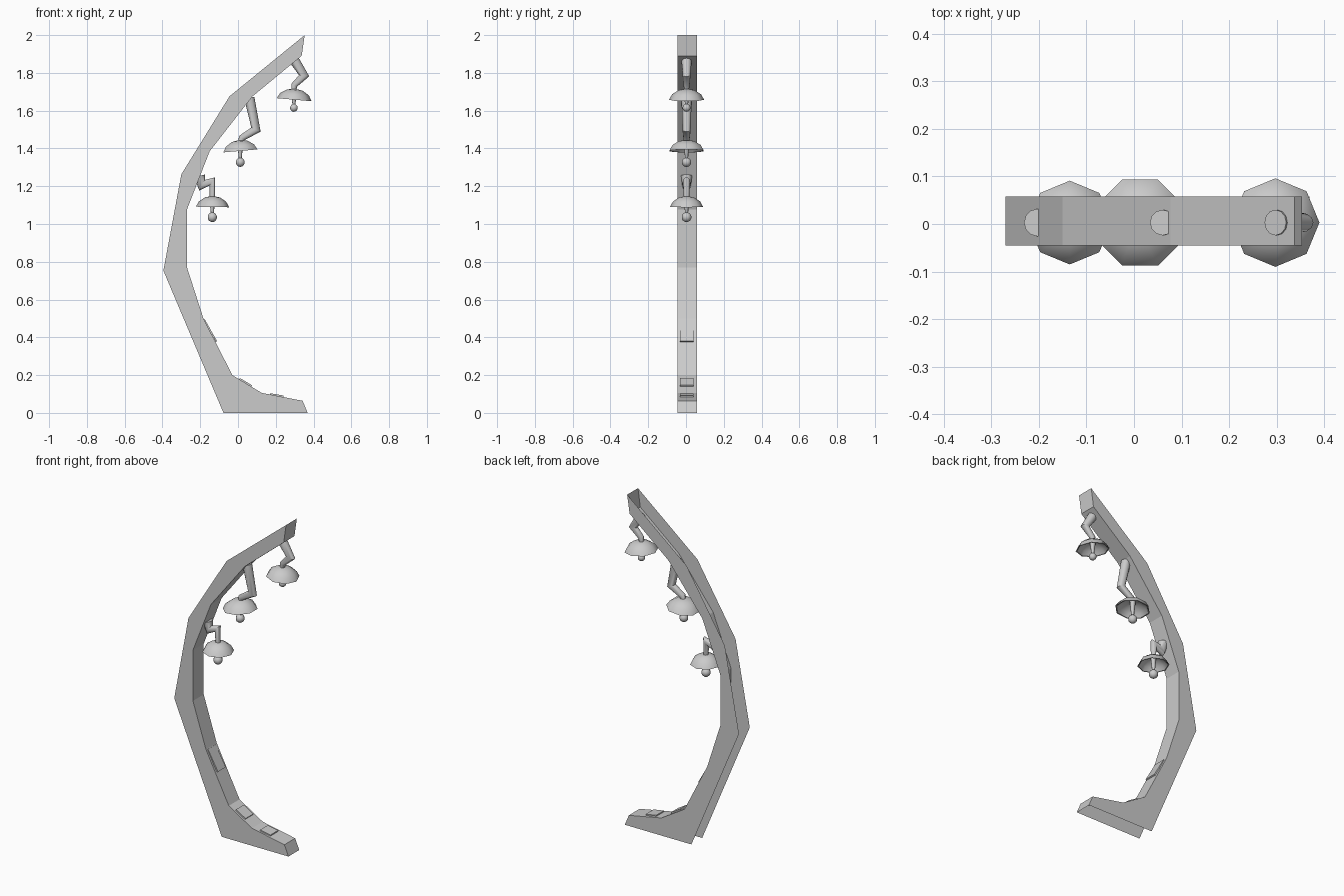
import bpy, bmesh, math
from mathutils import Vector, Matrix

if "Cube" in bpy.data.objects:
    bpy.data.objects.remove(bpy.data.objects["Cube"])


def make(name, bm, smooth=None):
    bmesh.ops.remove_doubles(bm, verts=bm.verts, dist=1e-5)
    me = bpy.data.meshes.new(name)
    bm.to_mesh(me)
    bm.free()
    ob = bpy.data.objects.new(name, me)
    bpy.context.collection.objects.link(ob)
    if smooth:
        bpy.ops.object.select_all(action='DESELECT')
        ob.select_set(True)
        bpy.context.view_layer.objects.active = ob
        bpy.ops.object.shade_smooth_by_angle(angle=math.radians(smooth))
    return ob


def bridge(bm, a, b):
    n = len(a)
    for i in range(n):
        j = (i + 1) % n
        bm.faces.new((a[i], a[j], b[j], b[i]))


def lathe(name, profile, sides, matrix, turn=0.0, smooth=None):
    bm = bmesh.new()
    rings = []
    for r, z in profile:
        rings.append([bm.verts.new((r * math.cos(turn + 2 * math.pi * k / sides),
                                    r * math.sin(turn + 2 * math.pi * k / sides), z))
                      for k in range(sides)])
    for a, b in zip(rings, rings[1:]):
        bridge(bm, a, b)
    bmesh.ops.remove_doubles(bm, verts=bm.verts, dist=1e-5)
    bmesh.ops.recalc_face_normals(bm, faces=bm.faces)
    bmesh.ops.transform(bm, matrix=matrix, verts=bm.verts)
    return make(name, bm, smooth)


def pipe(name, pts, y, sides=12):
    # mitred tube through (x, z, radius) points
    bm = bmesh.new()
    P = [Vector((p[0], y, p[1])) for p in pts]
    rings = []
    for i, p in enumerate(P):
        d0 = (P[i] - P[i - 1]).normalized() if i else (P[1] - P[0]).normalized()
        d1 = (P[i + 1] - P[i]).normalized() if i < len(P) - 1 else d0
        t = (d0 + d1).normalized()
        side = Vector((t.z, 0, -t.x))
        stretch = min(1 / max(t.dot(d0), 0.3), 1.4)
        r = pts[i][2]
        rings.append([bm.verts.new(p + side * (r * stretch * math.cos(a)) + Vector((0, r * math.sin(a), 0)))
                      for a in (2 * math.pi * k / sides for k in range(sides))])
    for a, b in zip(rings, rings[1:]):
        bridge(bm, a, b)
    bm.faces.new(rings[0])
    bm.faces.new(rings[-1])
    bmesh.ops.recalc_face_normals(bm, faces=bm.faces)
    make(name, bm, 40)


# Curved post: two side walls joined by the inner strip, open at back and base
inner = [(.353, 2.0), (.337, 1.89), (.077, 1.676), (-.15, 1.385), (-.27, 1.077), (-.27, .77),
         (-.183, .50), (-.03, .20), (.125, .106), (.342, .064), (.369, 0)]
outer = [(-.077, 0), (-.395, .753), (-.30, 1.263), (-.045, 1.676)]
Y0, Y1 = -.045, .058
bm = bmesh.new()
front = [bm.verts.new((x, Y0, z)) for x, z in inner + outer]
back = [bm.verts.new((x, Y1, z)) for x, z in inner + outer]
bm.faces.new(front[::-1])
bm.faces.new(back)
for i in range(len(inner) - 1):
    bm.faces.new((front[i], front[i + 1], back[i + 1], back[i]))
bm.normal_update()
# outward check: the front wall must face -y
if bm.faces[:][0].normal.y > 0:
    bmesh.ops.reverse_faces(bm, faces=bm.faces)
# strip faces must point away from the hollow
bm.faces.ensure_lookup_table()
strip_flip = [f for f in bm.faces if abs(f.normal.y) < .5 and f.normal.x < 0]
strip_flip = [f for f in strip_flip if f.calc_center_median().z < 1.0]
if strip_flip:
    bmesh.ops.reverse_faces(bm, faces=[f for f in bm.faces if abs(f.normal.y) < .5])
make("post", bm)

# Thin plates on the lower part of the inner strip
for i, (a, b) in enumerate([((-.181, .496), (-.114, .378)), ((.008, .181), (.072, .143)),
                            ((.17, .100), (.24, .088))]):
    A, B = Vector((a[0], 0, a[1])), Vector((b[0], 0, b[1]))
    d = B - A
    bm = bmesh.new()
    bmesh.ops.create_cube(bm, size=1)
    rot = Matrix.Rotation(-math.atan2(d.z, d.x), 4, 'Y')
    bmesh.ops.transform(bm, verts=bm.verts, matrix=Matrix.Translation((A + B) / 2 + Vector((0, .004, 0)))
                        @ rot @ Matrix.Diagonal((d.length, .074, .008, 1)))
    make(f"plate_{i + 1}", bm)

# Lamps: bent arm points, shade centre, rim height, shade radius, tilt, turn, bulb height, bulb radius
lamps = [
    ("top", [(.297, 1.868, .027), (.350, 1.785, .021), (.298, 1.735, .016), (.295, 1.700, .012)],
     .297, 1.658, .093, 5, 0, 1.615, .021),
    ("middle", [(.060, 1.668, .027), (.095, 1.500, .022), (.020, 1.455, .017), (.013, 1.425, .012)],
     .013, 1.387, .098, -5, 22.5, 1.327, .025),
    ("lower", [(-.203, 1.255, .029), (-.190, 1.205, .023), (-.137, 1.225, .019), (-.135, 1.130, .014)],
     -.135, 1.090, .088, 1, 0, 1.036, .026),
]
for name, arm, cx, rim, r, tilt, turn, bz, br in lamps:
    y = .003
    pipe(f"{name}_lamp_arm", arm, y)
    M = Matrix.Translation((cx, y, rim)) @ Matrix.Rotation(math.radians(tilt), 4, 'Y')
    h = .058
    dome = [(0, h), (r * .45, h * .88), (r * .82, h * .5), (r, 0),
            (r * .93, 0), (r * .76, h * .38), (r * .42, h * .75), (0, h * .86)]
    lathe(f"{name}_lamp_shade", dome, 8, M, math.radians(turn), 50)
    # Tapered stem and round bulb
    top = rim + h * .85 - bz
    lathe(f"{name}_lamp_stem", [(0, top), (.016, top), (.008, br * .8), (0, br * .8)], 8,
          Matrix.Translation((cx - .001, y, bz)), 0, 50)
    bm = bmesh.new()
    bmesh.ops.create_uvsphere(bm, u_segments=10, v_segments=7, radius=br)
    bmesh.ops.translate(bm, verts=bm.verts, vec=(cx - .001, y, bz))
    make(f"{name}_lamp_bulb", bm, 60)
